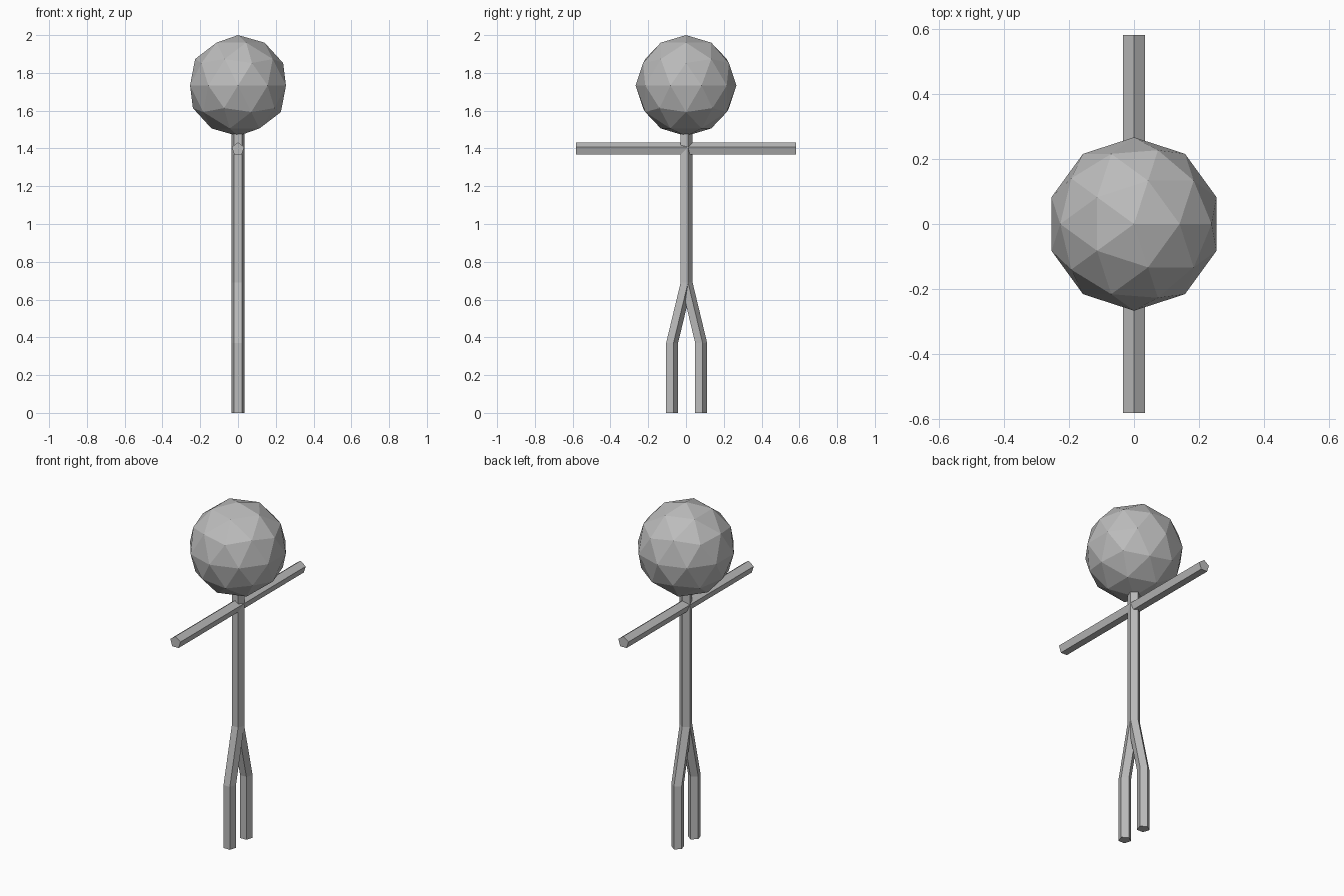
import bpy, bmesh
from math import sin, cos, pi
from mathutils import Vector

cube = bpy.data.objects.get("Cube")
if cube:
    bpy.data.objects.remove(cube)

grey = bpy.data.materials.new("plain grey")
grey.use_nodes = True
grey.diffuse_color = (0.5, 0.5, 0.5, 1)
grey.node_tree.nodes["Principled BSDF"].inputs["Base Color"].default_value = (0.5, 0.5, 0.5, 1)

STICK = 0.035     # stick radius
SIDES = 5


def finish(name, bm):
    bmesh.ops.recalc_face_normals(bm, faces=bm.faces)
    mesh = bpy.data.meshes.new(name)
    bm.to_mesh(mesh)
    bm.free()
    mesh.materials.append(grey)
    obj = bpy.data.objects.new(name, mesh)
    bpy.context.collection.objects.link(obj)
    return obj


def stick(name, path, point_dir):
    """Five-sided rod along path; one corner of its section faces point_dir."""
    bm = bmesh.new()
    up, side = Vector(point_dir), Vector((1, 0, 0))
    rings = []
    for p in path:
        angles = [2 * pi * i / SIDES for i in range(SIDES)]
        rings.append([bm.verts.new(Vector(p) + STICK * (up * cos(a) + side * sin(a)))
                      for a in angles])
    for low, high in zip(rings, rings[1:]):
        for i in range(SIDES):
            j = (i + 1) % SIDES
            bm.faces.new((low[i], low[j], high[j], high[i]))
    bm.faces.new(rings[0])
    bm.faces.new(rings[-1])
    return finish(name, bm)


# Head: faceted ball
bm = bmesh.new()
bmesh.ops.create_icosphere(bm, subdivisions=2, radius=0.267)
head = finish("head", bm)
head.location.z = 1.733

# Torso and neck, running up into the head
HIP = (0, 0, 0.69)
stick("torso", [HIP, (0, 0, 1.55)], (0, 1, 0))

# Arms and bent legs, one pair on each side
for label, s in (("front", -1), ("back", 1)):
    stick(label + "_arm", [(0, 0, 1.397), (0, s * 0.582, 1.397)], (0, 0, 1))
    stick(label + "_leg", [HIP, (0, s * 0.077, 0.37), (0, s * 0.077, 0)], (0, 1, 0))
